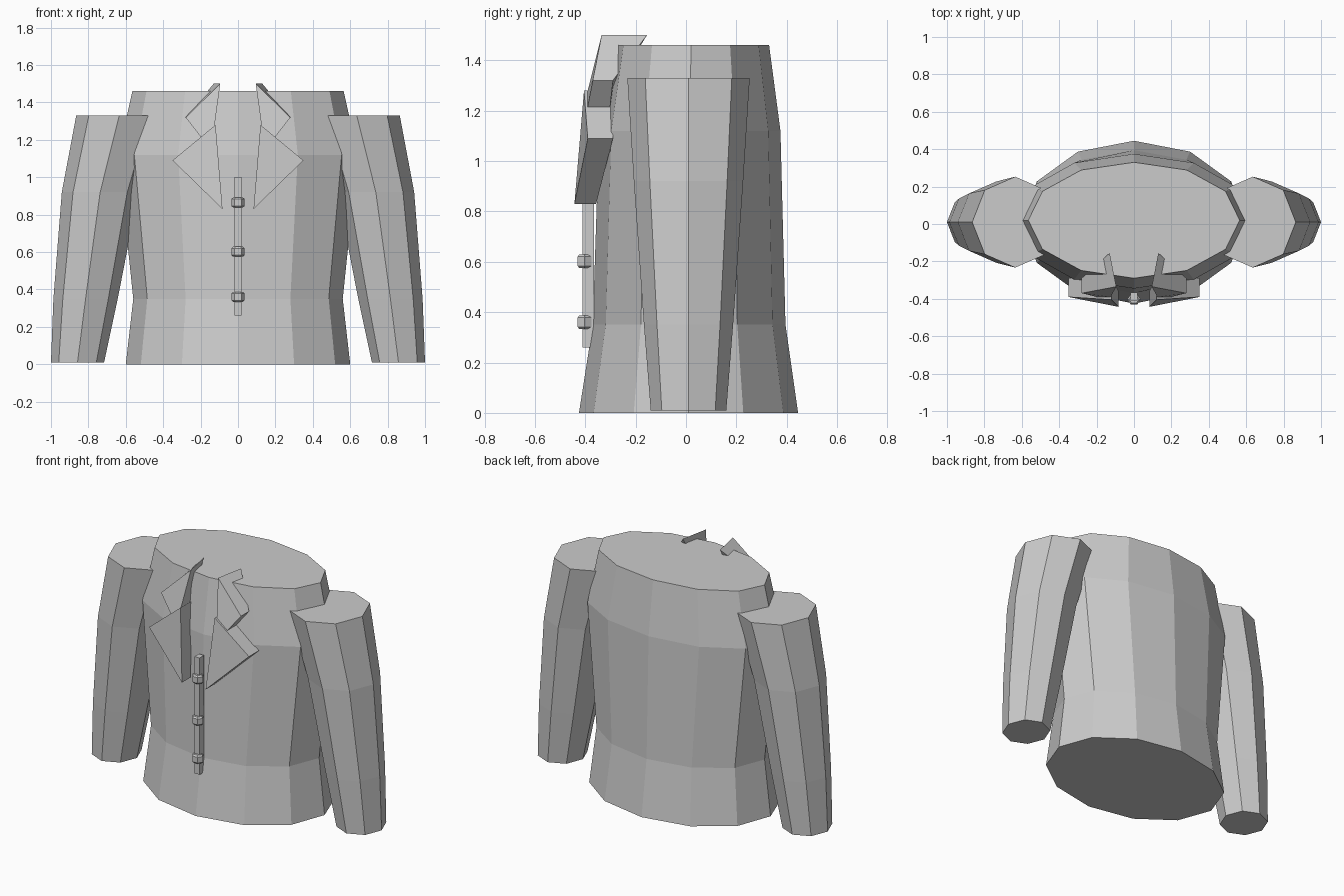
import bpy, bmesh
from math import cos, sin, tau

cube = bpy.data.objects.get("Cube")
if cube:
    bpy.data.objects.remove(cube, do_unlink=True)

cloth = bpy.data.materials.new("grey_cloth")
cloth.use_nodes = True
GREY = (0.6, 0.6, 0.6, 1)
cloth.diffuse_color = GREY
cloth.node_tree.nodes["Principled BSDF"].inputs["Base Color"].default_value = GREY


def loft(name, loops):
    """Skin a stack of matching point loops and cap both ends."""
    bm = bmesh.new()
    rings = [[bm.verts.new(p) for p in loop] for loop in loops]
    for a, b in zip(rings, rings[1:]):
        for i in range(len(a)):
            j = (i + 1) % len(a)
            bm.faces.new((a[i], a[j], b[j], b[i]))
    bm.faces.new(rings[0][::-1])
    bm.faces.new(rings[-1])
    bmesh.ops.recalc_face_normals(bm, faces=bm.faces)
    mesh = bpy.data.meshes.new(name)
    bm.to_mesh(mesh)
    bm.free()
    mesh.materials.append(cloth)
    obj = bpy.data.objects.new(name, mesh)
    bpy.context.collection.objects.link(obj)
    return obj


def ring(sides, cx, cy, z, rx, ry):
    return [(cx + rx * cos(tau * i / sides), cy + ry * sin(tau * i / sides), z)
            for i in range(sides)]


def mirrored(points, side):
    return [(x * side, y, z) for x, y, z in points]


# Body of the jacket: z, half width, front y, back y
BODY = [(0, 0.60, -0.425, 0.445), (0.35, 0.56, -0.37, 0.395),
        (1.12, 0.64, -0.345, 0.375), (1.46, 0.565, -0.29, 0.33)]
loft("jacket_body", [ring(12, 0, (f + b) / 2, z, w, (b - f) / 2)
                     for z, w, f, b in BODY])

# Sleeve: z, centre x, x radius, y radius
SLEEVE = [(0.01, 0.858, 0.142, 0.15), (0.35, 0.815, 0.172, 0.177),
          (0.92, 0.737, 0.205, 0.217), (1.33, 0.635, 0.23, 0.243)]

# Collar flap and lapel outlines, front then back
COLLAR_FRONT = [(0.095, -0.335, 1.5), (0.28, -0.37, 1.32),
                (0.14, -0.405, 1.14), (0.125, -0.39, 1.28)]
COLLAR_BACK = [(0.13, -0.155, 1.5), (0.28, -0.29, 1.32),
               (0.14, -0.31, 1.14), (0.125, -0.29, 1.28)]
LAPEL_FRONT = [(0.12, -0.405, 1.28), (0.35, -0.39, 1.09), (0.083, -0.443, 0.83)]
LAPEL_BACK = [(0.12, -0.29, 1.28), (0.35, -0.29, 1.09), (0.083, -0.357, 0.83)]

for side, label in ((1, "left"), (-1, "right")):
    loft(label + "_sleeve", [mirrored(ring(8, cx, 0.01, z, rx, ry), side)
                             for z, cx, rx, ry in SLEEVE])
    loft(label + "_collar", [mirrored(COLLAR_FRONT, side), mirrored(COLLAR_BACK, side)])
    loft(label + "_lapel", [mirrored(LAPEL_FRONT, side), mirrored(LAPEL_BACK, side)])

# Button strip
loft("button_strip", [[(x, y, z) for x, y in
                       ((-0.018, -0.41), (0.018, -0.41), (0.018, -0.365), (-0.018, -0.365))]
                      for z in (0.26, 1.0)])

# Faceted buttons
for n, z in enumerate((0.36, 0.602, 0.865), 1):
    loft(f"button_{n}", [ring(6, 0, -0.403, z + dz, r, r * 0.9)
                         for dz, r in ((-0.027, 0.026), (-0.018, 0.036),
                                       (0.018, 0.036), (0.027, 0.026))])
